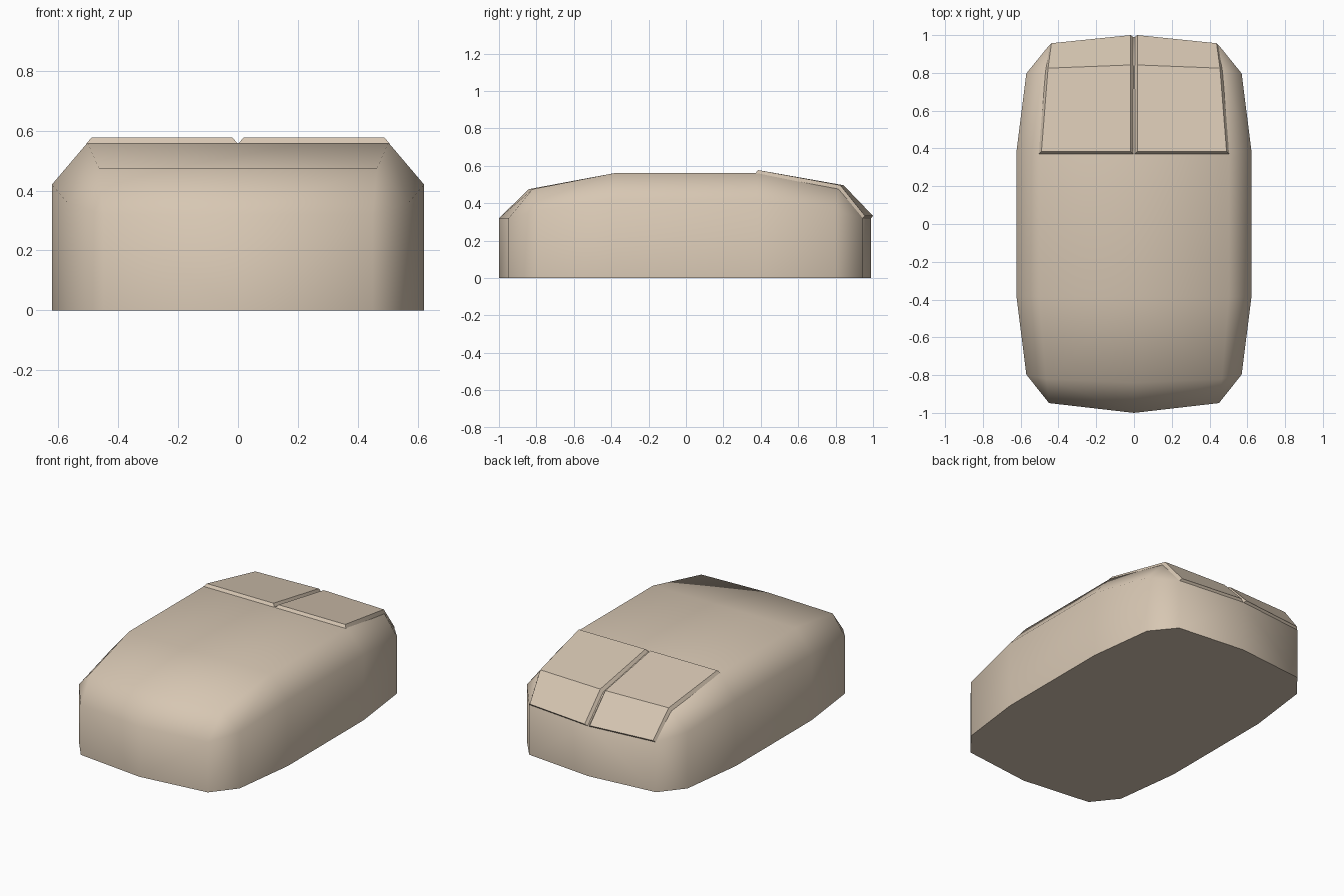
import bpy, bmesh, math

if "Cube" in bpy.data.objects:
    bpy.data.objects.remove(bpy.data.objects["Cube"])

tan = bpy.data.materials.new("warm beige plastic")
tan.diffuse_color = (0.68, 0.57, 0.45, 1)
tan.use_nodes = True
tan.node_tree.nodes["Principled BSDF"].inputs["Base Color"].default_value = tan.diffuse_color


def build(name, verts, faces, angle, merge=False):
    """Make the right half from points and faces, then mirror it across x."""
    bm = bmesh.new()
    vs = [bm.verts.new(v) for v in verts]
    for f in faces:
        bm.faces.new([vs[i] for i in f])
    bmesh.ops.recalc_face_normals(bm, faces=bm.faces)
    if merge:
        # copy the half to the other side and weld it along the centre line
        geo = bm.verts[:] + bm.edges[:] + bm.faces[:]
        bmesh.ops.mirror(bm, geom=geo, axis='X', merge_dist=0.001)
    else:
        geo = bmesh.ops.duplicate(bm, geom=bm.verts[:] + bm.edges[:] + bm.faces[:])["geom"]
        for v in [g for g in geo if isinstance(g, bmesh.types.BMVert)]:
            v.co.x *= -1
    bmesh.ops.recalc_face_normals(bm, faces=bm.faces)
    me = bpy.data.meshes.new(name)
    bm.to_mesh(me)
    bm.free()
    me.materials.append(tan)
    ob = bpy.data.objects.new(name, me)
    bpy.context.collection.objects.link(ob)
    bpy.ops.object.select_all(action='DESELECT')
    ob.select_set(True)
    bpy.context.view_layer.objects.active = ob
    bpy.ops.object.shade_smooth_by_angle(angle=math.radians(angle))
    return ob


# Body: outline of the right half with its shoulder height
outline = [(0, -1.0, .32), (.45, -.948, .32), (.57, -.797, .36), (.622, -.385, .42),
           (.622, .385, .42), (.57, .797, .36), (.45, .945, .32), (0, .99, .32)]
# Crown stations: edge x, edge y, centre y, height
crown = [(.465, -.82, -.84, .475), (.503, -.385, -.385, .56),
         (.503, .38, .38, .56), (.465, .815, .832, .478)]

n = len(outline)
verts = [(x, y, 0) for x, y, z in outline] + list(outline)
verts += [(x, y, z) for x, y, c, z in crown]        # 16..19 crown edge
verts += [(0, c, z) for x, y, c, z in crown]        # 20..23 crown centre
faces = [tuple(range(n))]                            # underside
faces += [(i, i + 1, n + i + 1, n + i) for i in range(n - 1)]
faces += [(8, 9, 16, 20), (9, 10, 16), (13, 14, 19), (14, 15, 23, 19)]
for i in range(3):
    faces.append((10 + i, 11 + i, 17 + i, 16 + i))   # bevelled side
    faces.append((16 + i, 17 + i, 21 + i, 20 + i))   # top
build("mouse_body", verts, faces, 60, merge=True)

# Buttons: raised plates with chamfered borders, leaving a V groove between
low = [(.002, .37, .558), (.506, .37, .558), (.002, .83, .476),
       (.468, .813, .476), (.002, .988, .318), (.449, .943, .318)]
top = [(.018, .385, .577), (.49, .385, .577), (.018, .842, .496),
       (.455, .825, .496), (.018, 1.0, .332), (.437, .957, .332)]
faces = []
for k in (0, 2):
    faces.append((6 + k, 7 + k, 9 + k, 8 + k))       # upper skin
    faces.append((k, k + 1, k + 3, k + 2))           # lower skin
    faces.append((k, k + 2, k + 8, k + 6))           # groove wall
    faces.append((k + 1, k + 3, k + 9, k + 7))       # outer wall
faces += [(0, 1, 7, 6), (4, 5, 11, 10)]              # rear and nose ends
build("click_buttons", low + top, faces, 30)
